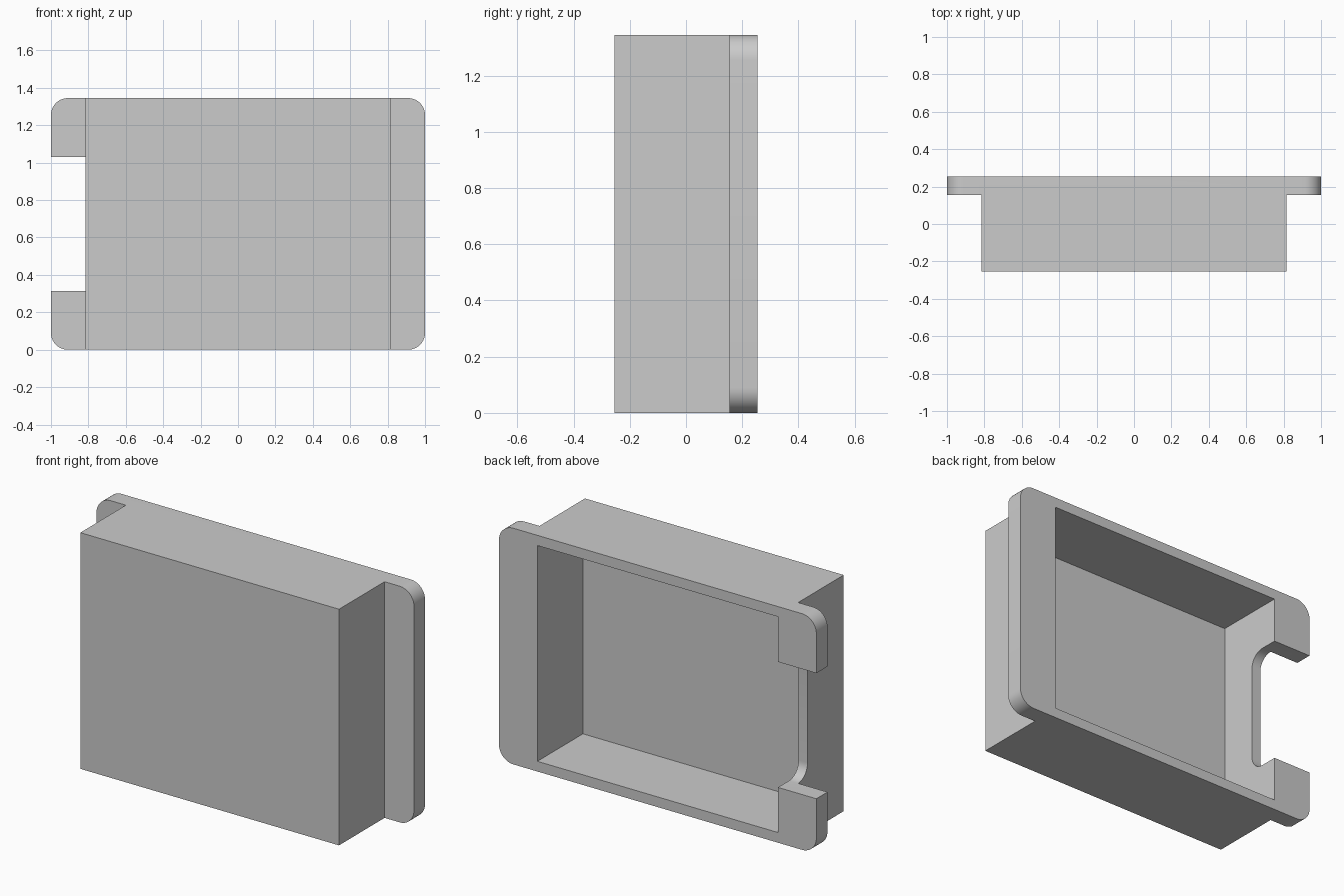
import bpy, bmesh, math
from mathutils import Vector

cube = bpy.data.objects.get("Cube")
if cube:
    bpy.data.objects.remove(cube, do_unlink=True)

# Main sizes
HEIGHT = 1.345
BACK = 0.255
RIM_FRONT = 0.155
BODY_X = 0.815
POCKET_X = 0.758
WALL = 0.058

grey = bpy.data.materials.new("light grey")
grey.use_nodes = True
grey.diffuse_color = (0.6, 0.6, 0.6, 1)
grey.node_tree.nodes["Principled BSDF"].inputs["Base Color"].default_value = (0.6, 0.6, 0.6, 1)


def rounded_rect(u0, u1, v0, v1, radius, corners, steps=10):
    """Outline of a rectangle with the chosen corners rounded."""
    pts = []
    signs = [(1, 1), (-1, 1), (-1, -1), (1, -1)]
    for i, (su, sv) in enumerate(signs):
        u, v = (u1 if su > 0 else u0), (v1 if sv > 0 else v0)
        if i not in corners:
            pts.append((u, v))
            continue
        for k in range(steps + 1):
            a = math.pi / 2 * (i + k / steps)
            pts.append((u - su * radius + radius * math.cos(a),
                        v - sv * radius + radius * math.sin(a)))
    return pts


def prism(name, outline, place, push):
    """Extrude an outline, placed in space by a function, along push."""
    bm = bmesh.new()
    face = bm.faces.new([bm.verts.new(place(u, v)) for u, v in outline])
    new = bmesh.ops.extrude_face_region(bm, geom=[face])["geom"]
    bmesh.ops.translate(bm, vec=Vector(push),
                        verts=[g for g in new if isinstance(g, bmesh.types.BMVert)])
    bmesh.ops.recalc_face_normals(bm, faces=bm.faces)
    mesh = bpy.data.meshes.new(name)
    bm.to_mesh(mesh)
    bm.free()
    mesh.materials.append(grey)
    obj = bpy.data.objects.new(name, mesh)
    bpy.context.collection.objects.link(obj)
    return obj


def slab(name, x, y0, y1, z0, z1, radius=0.0):
    """Upright slab centred on x, optionally with rounded corners."""
    outline = rounded_rect(-x, x, z0, z1, radius, range(4) if radius else ())
    return prism(name, outline, lambda u, v: (u, y0, v), (0, y1 - y0, 0))


def combine(target, other, operation):
    """Apply a boolean and remove the helper."""
    mod = target.modifiers.new(operation.lower(), 'BOOLEAN')
    mod.operation = operation
    mod.solver = 'EXACT'
    mod.object = other
    bpy.context.view_layer.objects.active = target
    bpy.ops.object.modifier_apply(modifier=mod.name)
    bpy.data.objects.remove(other, do_unlink=True)


# Box body with the rounded back flange
tray = slab("tray_housing", BODY_X, -BACK, 0.2, 0, HEIGHT)
combine(tray, slab("flange", 1.0, RIM_FRONT, BACK, 0, HEIGHT, 0.09), 'UNION')

# Deep pocket opening to the back
combine(tray, slab("pocket_cutter", POCKET_X, -RIM_FRONT, 0.4, WALL, HEIGHT - WALL), 'DIFFERENCE')

# Side notch through flange and wall, rounded at its inner corners
notch = rounded_rect(0.07, 0.4, 0.315, HEIGHT - 0.315, 0.085, (1, 2))
combine(tray, prism("notch_cutter", notch, lambda u, v: (-1.1, u, v), (0.4, 0, 0)), 'DIFFERENCE')

# Smooth only the rounded corners
bpy.ops.object.select_all(action='DESELECT')
tray.select_set(True)
bpy.context.view_layer.objects.active = tray
bpy.ops.object.shade_smooth_by_angle(angle=math.radians(30))
